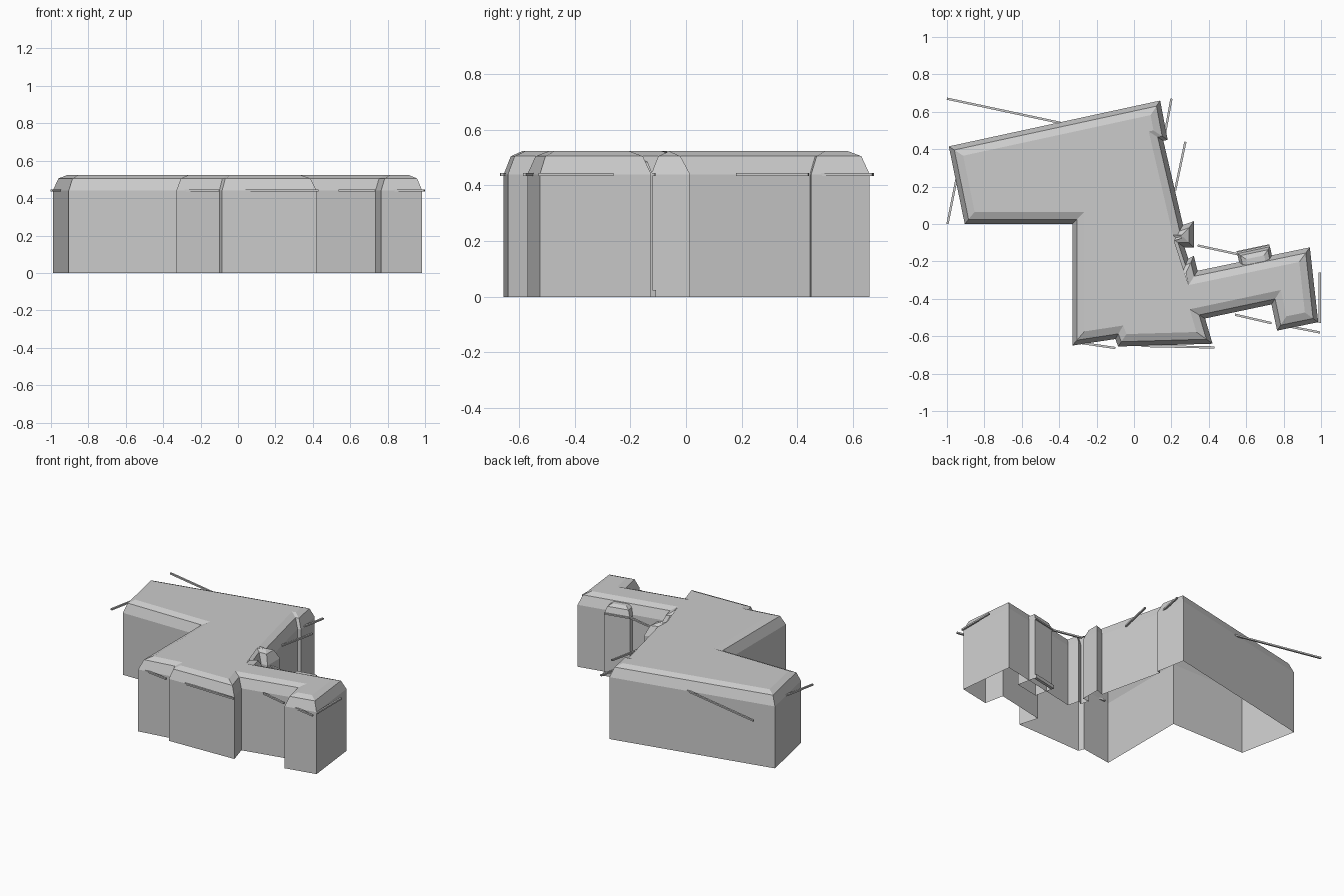
import bpy
import bmesh
import math
from mathutils import Vector

cube = bpy.data.objects.get("Cube")
if cube:
    bpy.data.objects.remove(cube, do_unlink=True)

grey = bpy.data.materials.new("plain_grey")
grey.use_nodes = True
colour = (0.6, 0.6, 0.6, 1)
grey.diffuse_color = colour
grey.node_tree.nodes["Principled BSDF"].inputs["Base Color"].default_value = colour


def finish(name, bm):
    mesh = bpy.data.meshes.new(name)
    bm.to_mesh(mesh)
    bm.free()
    mesh.materials.append(grey)
    obj = bpy.data.objects.new(name, mesh)
    bpy.context.collection.objects.link(obj)
    return obj


def inset(points, distance):
    """Mitred inward offset of a counter-clockwise outline."""
    result = []
    count = len(points)
    for i, p in enumerate(points):
        a = (p - points[i - 1]).normalized()
        b = (points[(i + 1) % count] - p).normalized()
        na, nb = Vector((-a.y, a.x)), Vector((-b.y, b.x))
        result.append(p + (na + nb) * distance / (1 + na.dot(nb)))
    return result


def mansard_block(name, outline, levels, skip=()):
    """Walls and sloped roof bands, open below; skip leaves points off the cap."""
    points = [Vector(p) for p in outline]
    bm = bmesh.new()
    rings = [[bm.verts.new((p.x, p.y, z)) for p in inset(points, d)] for z, d in levels]
    count = len(points)
    for low, high in zip(rings, rings[1:]):
        for i in range(count):
            j = (i + 1) % count
            bm.faces.new((low[i], low[j], high[j], high[i]))
    bm.faces.new([v for i, v in enumerate(rings[-1]) if i not in skip])
    return finish(name, bm)


def bar(name, start, end, width, bottom, top):
    """Straight horizontal bar between two plan points."""
    a, b = Vector(start), Vector(end)
    bm = bmesh.new()
    bmesh.ops.create_cube(bm, size=1)
    bmesh.ops.scale(bm, vec=((b - a).length, width, top - bottom), verts=bm.verts)
    obj = finish(name, bm)
    obj.location = (*((a + b) / 2), (bottom + top) / 2)
    obj.rotation_euler.z = math.atan2(b.y - a.y, b.x - a.x)
    return obj


# Main building with its wings, counter-clockwise
outline = [
    (-0.99, 0.415), (-0.905, 0.0), (-0.33, 0.0), (-0.33, -0.65),
    (-0.10, -0.615), (-0.085, -0.655), (0.42, -0.64), (0.38, -0.505),
    (0.735, -0.43), (0.765, -0.57), (0.985, -0.525), (0.94, -0.125),
    (0.34, -0.25), (0.32, -0.17), (0.29, -0.185), (0.27, -0.125),
    (0.32, -0.125), (0.32, 0.015), (0.262, -0.005), (0.157, 0.445),
    (0.18, 0.45), (0.14, 0.66),
]
mansard_block("building", outline,
              [(0, 0), (0.44, 0), (0.505, 0.025), (0.523, 0.065)],
              skip=range(13, 18))

# Bay on the back of the side wing, with its doorstep
mansard_block("back_bay", [(0.58, -0.29), (0.755, -0.255), (0.727, -0.12), (0.552, -0.157)],
              [(0, 0), (0.44, 0), (0.485, 0.015), (0.5, 0.04)])
bar("doorstep", (0.55, -0.155), (0.725, -0.118), 0.02, 0, 0.025)
bar("bay_eave", (0.55, -0.155), (0.725, -0.118), 0.012, 0.434, 0.444)

# Thin bars projecting at eave height
eaves = {
    "back": ((-1.0, 0.67), (-0.39, 0.54)),
    "west_end": ((-0.997, 0.0), (-0.945, 0.26)),
    "back_corner": ((0.2, 0.67), (0.165, 0.48)),
    "east": ((0.275, 0.44), (0.22, 0.18)),
    "wing_back": ((0.34, -0.115), (0.57, -0.165)),
    "wing_end": ((0.993, -0.26), (0.993, -0.53)),
    "wing_front": ((0.54, -0.485), (0.735, -0.53)),
    "wing_corner": ((0.79, -0.54), (0.995, -0.58)),
    "front_left": ((-0.29, -0.635), (-0.10, -0.663)),
    "front": ((0.04, -0.652), (0.43, -0.66)),
}
for name, (start, end) in eaves.items():
    bar(name + "_eave_bar", start, end, 0.012, 0.434, 0.445)
